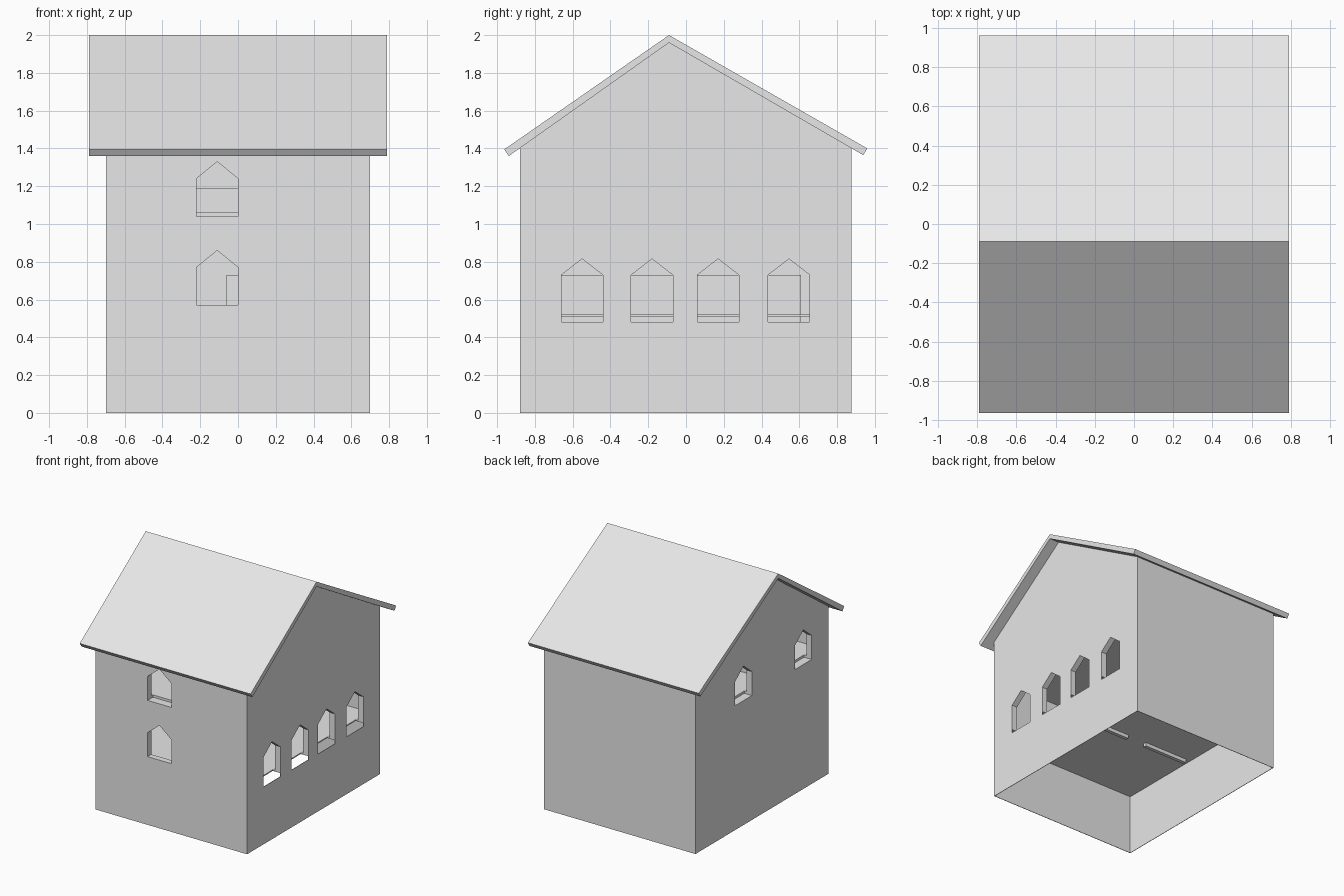
import bpy, bmesh
from mathutils import Vector

if "Cube" in bpy.data.objects:
    bpy.data.objects.remove(bpy.data.objects["Cube"])

grey = bpy.data.materials.new("plain_grey")
grey.diffuse_color = (0.8, 0.8, 0.8, 1)
grey.use_nodes = True
grey.node_tree.nodes["Principled BSDF"].inputs["Base Color"].default_value = grey.diffuse_color


def prism(name, profile, axis, lo, hi):
    """Extrude a (horizontal, z) profile along the x or y axis."""
    bm = bmesh.new()
    place = (lambda h, z: (lo, h, z)) if axis == 'x' else (lambda h, z: (h, lo, z))
    face = bm.faces.new([bm.verts.new(place(h, z)) for h, z in profile])
    out = bmesh.ops.extrude_face_region(bm, geom=[face])
    step = Vector((hi - lo, 0, 0)) if axis == 'x' else Vector((0, hi - lo, 0))
    bmesh.ops.translate(bm, vec=step,
                        verts=[v for v in out["geom"] if isinstance(v, bmesh.types.BMVert)])
    bmesh.ops.recalc_face_normals(bm, faces=bm.faces)
    mesh = bpy.data.meshes.new(name)
    bm.to_mesh(mesh)
    bm.free()
    mesh.materials.append(grey)
    ob = bpy.data.objects.new(name, mesh)
    bpy.context.collection.objects.link(ob)
    return ob


def box(name, x0, x1, y0, y1, z0, z1):
    return prism(name, [(y0, z0), (y1, z0), (y1, z1), (y0, z1)], 'x', x0, x1)


def cut(target, cutter):
    cutter.hide_render = True
    mod = target.modifiers.new("cut", 'BOOLEAN')
    mod.operation = 'DIFFERENCE'
    mod.solver = 'EXACT'
    mod.object = cutter
    bpy.context.view_layer.objects.active = target
    bpy.ops.object.modifier_apply(modifier=mod.name)
    bpy.data.objects.remove(cutter)


def window(mid, bottom, shoulder, peak, axis, lo, hi):
    """Pointed window cutter."""
    w = 0.11
    pts = [(mid - w, bottom), (mid + w, bottom), (mid + w, shoulder),
           (mid, peak), (mid - w, shoulder)]
    return prism("window_cutter", pts, axis, lo, hi)


X, Y0, Y1, T = 0.70, -0.88, 0.875, 0.05
RIDGE = -0.09

# Walls with gables, hollowed into an open base, a lower room and an upper room
walls = prism("walls", [(Y0, 0), (Y1, 0), (Y1, 1.402), (RIDGE, 1.96), (Y0, 1.402)], 'x', -X, X)
s = 0.004
cut(walls, box("base_cutter", -X + s, X - s, Y0 + s, Y1 - s, -0.5, 0.51))
cut(walls, box("lower_room_cutter", -X + T, X - T, Y0 + T, Y1 - T, 0.52, 1.03))
cut(walls, box("upper_room_cutter", -X + T, X - T, Y0 + T, Y1 - T, 1.06, 2.5))

# Windows: four on the right, two on the front, two on the left
for y in (-0.55, -0.18, 0.17, 0.545):
    cut(walls, window(y, 0.48, 0.73, 0.815, 'x', X - 0.07, X + 0.1))
for z in (0.57, 1.04):
    cut(walls, window(-0.11, z, z + 0.2, z + 0.29, 'y', Y0 - 0.1, Y0 + 0.07))
for y in (-0.55, 0.24):
    cut(walls, window(y, 1.04, 1.24, 1.33, 'x', -X - 0.1, -X + 0.07))

# Roof slab bent over the ridge
prism("roof", [(RIDGE, 2.0), (-0.962, 1.395), (-0.938, 1.36), (RIDGE, 1.96),
               (0.938, 1.365), (0.96, 1.40)], 'x', -0.79, 0.79)

# Low partitions inside
for i, (x0, x1) in enumerate(((-X + T, -0.24), (-0.06, 0.25))):
    box(f"lower_partition_{i + 1}", x0, x1, -0.17, -0.14, 0.48, 0.73)
box("long_partition", 0.25, 0.28, Y0 + T, 0.61, 0.48, 0.73)
box("upper_partition", -X + T, X - T, -0.17, -0.14, 1.05, 1.19)
